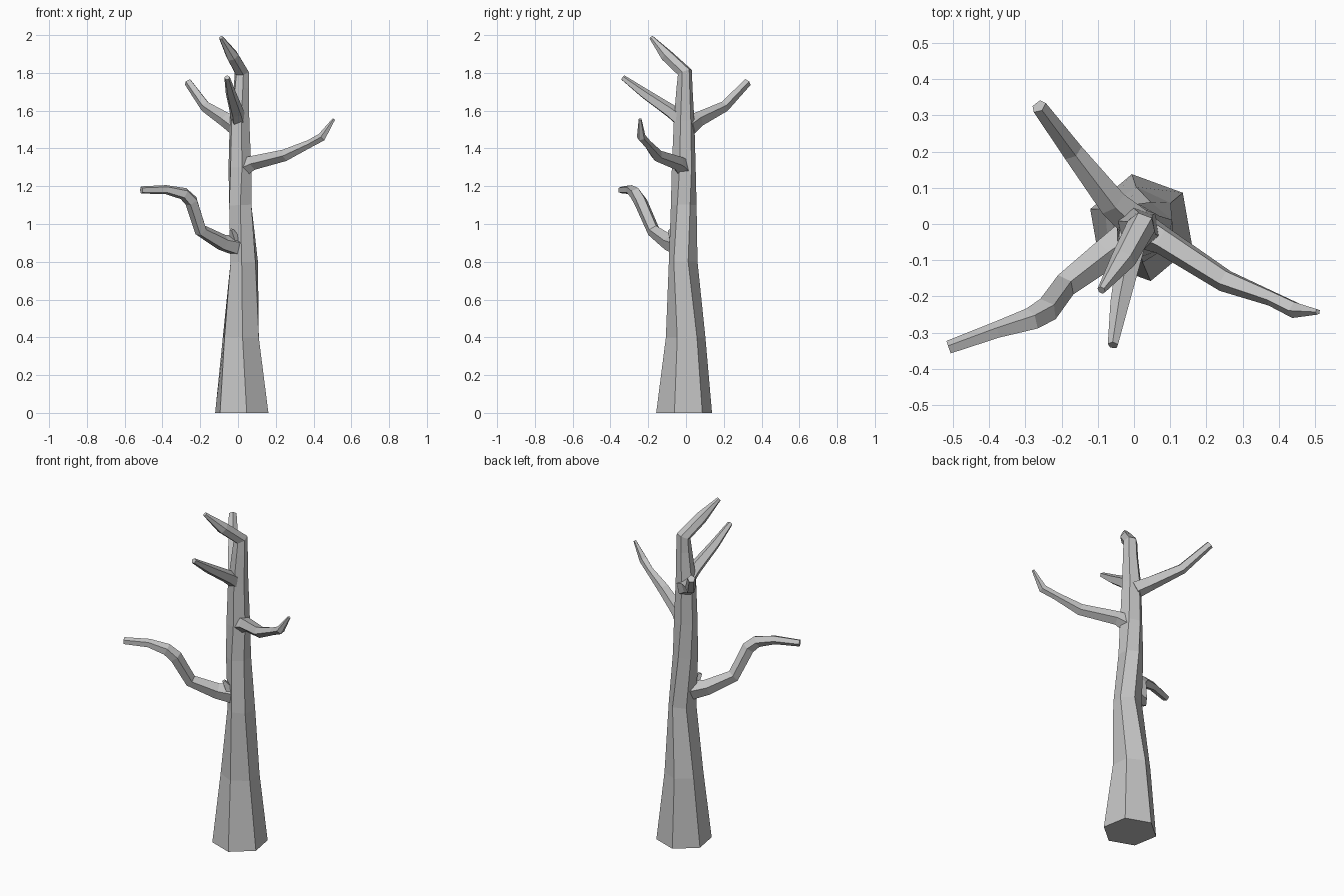
import bpy
import bmesh
from math import cos, sin, radians, tau
from mathutils import Vector

cube = bpy.data.objects.get("Cube")
if cube:
    bpy.data.objects.remove(cube, do_unlink=True)

# Single grey bark colour
bark = bpy.data.materials.new("grey_bark")
bark.use_nodes = True
GREY = (0.55, 0.55, 0.55, 1)
bark.diffuse_color = GREY
bark.node_tree.nodes["Principled BSDF"].inputs["Base Color"].default_value = GREY


def limb(name, rings, sides, phase=0, start=None):
    """Flat-faced tube through rings of (x, y, z, radius, optional twist)."""
    pts = [Vector(r[:3]) for r in rings]
    bm = bmesh.new()
    loops = []
    for i, ring in enumerate(rings):
        before = (pts[i] - pts[i - 1]).normalized() if i else Vector()
        after = (pts[i + 1] - pts[i]).normalized() if i + 1 < len(pts) else Vector()
        aim = start if start and i == 0 else before + after
        turn = Vector((0, 0, 1)).rotation_difference(aim.normalized())
        twist = radians(phase + (ring[4] if len(ring) > 4 else 0))
        loop = []
        for k in range(sides):
            a = twist + tau * k / sides
            offset = Vector((cos(a), sin(a), 0)) * ring[3]
            loop.append(bm.verts.new(pts[i] + turn @ offset))
        loops.append(loop)
    for low, high in zip(loops, loops[1:]):
        for k in range(sides):
            n = (k + 1) % sides
            bm.faces.new((low[k], low[n], high[n], high[k]))
    bm.faces.new(loops[0][::-1])
    bm.faces.new(loops[-1])
    bmesh.ops.recalc_face_normals(bm, faces=bm.faces)
    mesh = bpy.data.meshes.new(name)
    bm.to_mesh(mesh)
    bm.free()
    mesh.materials.append(bark)
    obj = bpy.data.objects.new(name, mesh)
    bpy.context.collection.objects.link(obj)
    return obj


# Six-sided trunk, twisting slightly and ending in a bent, pointed top
limb("trunk", [
    (0.02, -0.01, 0, 0.15),
    (0.015, -0.002, 0.4, 0.105, -5),
    (0.033, -0.015, 0.8, 0.077, -20),
    (0.012, -0.012, 1.1, 0.068, -10),
    (0.01, -0.012, 1.3, 0.064),
    (0.008, -0.01, 1.55, 0.055),
    (0.018, -0.008, 1.72, 0.043),
    (0.02, -0.006, 1.803, 0.04),
    (-0.03, -0.10, 1.89, 0.035),
    (-0.09, -0.183, 1.987, 0.012),
], 6, phase=-20, start=Vector((0, 0, 1)))

# Low crooked branch
limb("low_right_branch", [
    (0.0, -0.03, 0.88, 0.055),
    (-0.08, -0.085, 0.9, 0.045),
    (-0.195, -0.172, 0.965, 0.036),
    (-0.245, -0.24, 1.12, 0.037),
    (-0.285, -0.265, 1.16, 0.034),
    (-0.38, -0.295, 1.182, 0.025),
    (-0.512, -0.342, 1.18, 0.02),
], 5, phase=36)

# Stub above the low branch's root
limb("low_right_stub", [
    (-0.01, -0.05, 0.9, 0.035),
    (-0.035, -0.085, 0.97, 0.012),
], 4)

# Long middle branch with an upturned tip
limb("left_branch", [
    (0.01, -0.01, 1.29, 0.055),
    (0.08, -0.045, 1.325, 0.04),
    (0.25, -0.155, 1.365, 0.033),
    (0.38, -0.205, 1.425, 0.022),
    (0.445, -0.237, 1.46, 0.024),
    (0.508, -0.243, 1.555, 0.008),
], 5, phase=36)

# High branch rising to the back
limb("back_right_branch", [
    (0.0, 0.01, 1.51, 0.05),
    (-0.06, 0.06, 1.55, 0.042),
    (-0.17, 0.20, 1.62, 0.03),
    (-0.263, 0.325, 1.75, 0.022),
], 5, phase=20)

# High straight branch rising to the front
limb("front_branch", [
    (0.005, -0.01, 1.54, 0.045),
    (-0.008, -0.08, 1.595, 0.038),
    (-0.038, -0.22, 1.69, 0.028),
    (-0.058, -0.335, 1.775, 0.015),
], 5, phase=18)
